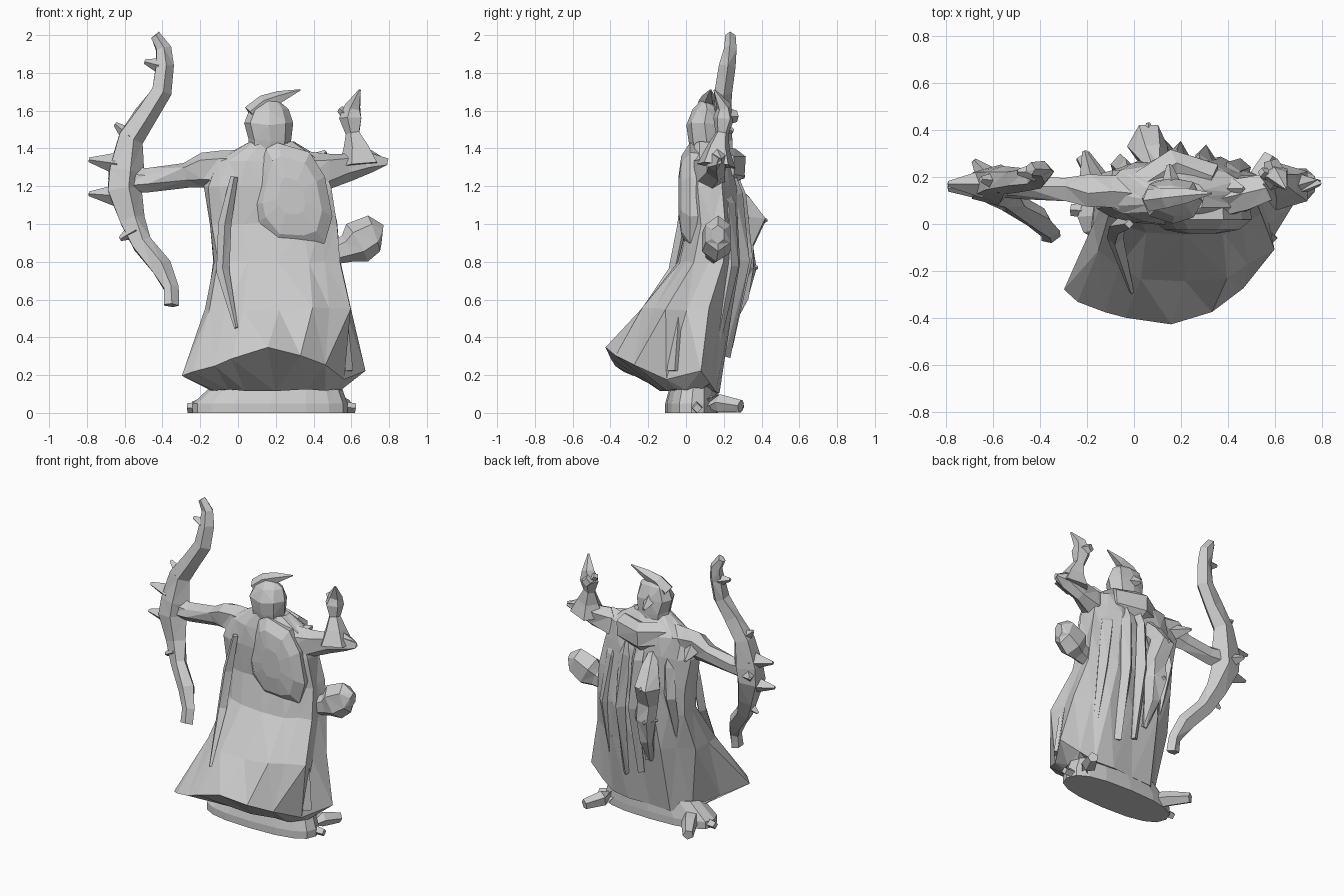
import bpy, bmesh, math, random
from mathutils import Vector

random.seed(4)

def loft(name, rings, jitter=0.0):
    """Skin equal-length point rings and cap both ends."""
    bm = bmesh.new()
    rows = [[bm.verts.new(Vector(p) + Vector([random.uniform(-jitter, jitter) for _ in range(3)]))
             for p in ring] for ring in rings]
    n = len(rows[0])
    for a, b in zip(rows, rows[1:]):
        for i in range(n):
            j = (i + 1) % n
            bm.faces.new((a[i], a[j], b[j], b[i]))
    bm.faces.new(rows[0][::-1])
    bm.faces.new(rows[-1])
    bmesh.ops.triangulate(bm, faces=bm.faces[:])
    bmesh.ops.recalc_face_normals(bm, faces=bm.faces[:])
    me = bpy.data.meshes.new(name)
    bm.to_mesh(me)
    bm.free()
    ob = bpy.data.objects.new(name, me)
    bpy.context.collection.objects.link(ob)
    return ob

def tube(name, path, n=5, flat=1.0, jitter=0.0):
    """Faceted limb along (x, y, z, radius) points; flat scales its depth."""
    pts = [Vector(p[:3]) for p in path]
    rings = []
    for k, p in enumerate(pts):
        t = (pts[min(k + 1, len(pts) - 1)] - pts[max(k - 1, 0)]).normalized()
        ref = Vector((0, 1, 0)) if abs(t.y) < 0.9 else Vector((1, 0, 0))
        u = t.cross(ref).normalized()
        v = t.cross(u)
        r = path[k][3]
        rings.append([p + u * r * math.cos(2 * math.pi * i / n) + v * r * flat * math.sin(2 * math.pi * i / n)
                      for i in range(n)])
    return loft(name, rings, jitter)

def oval(z, xl, xr, yf, yb, pleat=0.0, n=16):
    """Horizontal ring from left round the front to the right and back."""
    out = []
    for i in range(n):
        a = math.pi + 2 * math.pi * i / n
        k = 1 + (pleat if i % 2 else -pleat) * (1 if i > 5 else 0.15)
        c, s = math.cos(a), math.sin(a)
        c = math.copysign(abs(c) ** 0.8, c)
        s = math.copysign(abs(s) ** 0.8, s)
        out.append(((xl + xr) / 2 + (xr - xl) / 2 * c * k, (yf + yb) / 2 + (yb - yf) / 2 * s * k, z))
    return out

# Cloak with forward-flaring hem and its underside
hem = [(-.29, -.28, .20), (-.24, -.33, .22), (-.13, -.37, .25), (-.03, -.40, .29),
       (.16, -.43, .35), (.33, -.38, .31), (.47, -.27, .25), (.56, -.10, .18),
       (.68, .08, .23), (.55, .12, .15), (.45, .15, .12), (.32, .17, .10),
       (.16, .16, .10), (.0, .17, .10), (-.10, .08, .12), (-.20, -.10, .16)]
loft("cloak", [oval(.12, -.14, .54, -.13, .14), hem,
               oval(.55, -.17, .60, -.24, .25, .06),
               oval(.80, -.13, .55, -.05, .28, .06),
               oval(1.0, -.15, .53, .0, .28, .05),
               oval(1.2, -.18, .50, -.01, .27, .04),
               oval(1.33, -.12, .46, .01, .25),
               oval(1.43, .05, .30, .04, .18)], .008)

# Hanging hood panel
panel = [(.15, 1.40), (.21, 1.43), (.38, 1.38), (.46, 1.25), (.50, 1.04), (.46, .90),
         (.37, .87), (.20, .88), (.10, 1.0), (.08, 1.1), (.12, 1.3)]
loft("hood_panel", [[(.28 + (x - .28) * s, y, 1.15 + (z - 1.15) * s) for x, z in panel]
                    for s, y in ((.95, .1), (1, .02), (.75, -.025), (.35, -.04))])

# Base and feet
loft("base", [oval(0, -.24, .58, -.11, .17), oval(.05, -.24, .58, -.11, .17),
              oval(.16, -.12, .54, -.08, .16)], .0)
for x0, x1 in ((-.08, -.22), (.46, .58)):
    tube("foot", [(x0, .05, .06, .06), ((x0 + x1) / 2, .18, .05, .05), (x1, .29, .035, .035)], 5)
    tube("foot_corner", [(x0, .05, .04, .04), (x1 + (x1 - x0) * .35, .06, .025, .025)], 4)

# Head and swept crest
loft("head", [oval(z, .165 - a, .165 + a, yf, yb, n=8) for z, a, yf, yb in
              ((1.36, .10, .03, .2), (1.44, .11, .01, .2), (1.53, .125, .005, .2),
               (1.61, .10, .04, .17), (1.655, .04, .08, .13))], .008)
tube("crest", [(.07, .1, 1.58, .05), (.14, .11, 1.64, .045), (.22, .12, 1.67, .035), (.33, .13, 1.71, .004)], 5)
tube("nose", [(.16, .15, 1.53, .05), (.15, .25, 1.49, .012)], 4)

# Bow arm
tube("bow_arm", [(.12, .12, 1.28, .12), (-.10, .13, 1.29, .10), (-.19, .14, 1.29, .09),
                 (-.28, .15, 1.26, .07), (-.48, .155, 1.235, .06), (-.62, .17, 1.235, .075)], 6, .8, .01)
tube("shoulder_spike", [(-.17, .14, 1.28, .07), (-.21, .31, 1.25, .01)], 4)

# Raised draw arm with hand
tube("draw_upper_arm", [(.32, .10, 1.28, .11), (.47, .13, 1.28, .10), (.58, .16, 1.30, .08),
                        (.70, .17, 1.34, .065), (.785, .18, 1.33, .015)], 6, .8, .01)
tube("draw_forearm", [(.64, .16, 1.31, .12), (.63, .17, 1.40, .075), (.61, .19, 1.48, .04),
                      (.60, .20, 1.56, .065), (.61, .20, 1.62, .045), (.645, .15, 1.71, .006)], 5, .9)
tube("thumb", [(.60, .2, 1.55, .035), (.54, .22, 1.61, .02)], 4)
tube("finger", [(.60, .2, 1.57, .05), (.58, .27, 1.57, .03)], 4)
tube("collar_spike", [(.40, .15, 1.32, .06), (.465, .15, 1.385, .01)], 4)

# Bow
tube("bow", [(-.44, .235, 2.0, .03), (-.40, .235, 1.93, .045), (-.395, .22, 1.84, .05),
             (-.41, .20, 1.70, .06), (-.49, .19, 1.58, .065), (-.575, .18, 1.45, .075),
             (-.60, .17, 1.28, .10), (-.61, .16, 1.18, .10), (-.565, .13, 1.02, .07),
             (-.51, .08, .90, .06), (-.41, .02, .77, .06), (-.36, -.03, .66, .045), (-.36, -.05, .57, .045)], 5, .85, .006)
for a, b, r in (((-.64, .17, 1.32), (-.79, .17, 1.34), .06), ((-.64, .16, 1.15), (-.79, .15, 1.16), .06),
                ((-.42, .22, 1.84), (-.495, .22, 1.86), .04), ((-.57, .18, 1.46), (-.65, .19, 1.53), .05),
                ((-.54, .1, .97), (-.625, .1, .92), .05), ((-.6, .17, 1.22), (-.68, .27, 1.24), .07)):
    tube("bow_spike", [(*a, r), (*b, .012)], 4)

# Hip quiver
tube("quiver", [(.47, .14, .83, .05), (.58, .15, .87, .075), (.63, .16, .90, .115),
                (.72, .17, .95, .10), (.765, .17, .945, .05)], 6, .75)

# Chest ornament and robe folds on the far side
tube("chest_ornament", [(.10, .22, 1.22, .03), (.07, .29, 1.11, .07), (.06, .34, 1.02, .09),
                        (.08, .30, .90, .07), (.09, .31, .77, .075), (.10, .29, .62, .05), (.11, .23, .45, .02)], 6, .9, .012)
for z, y in ((1.02, .43), (.77, .38)):
    tube("ornament_spike", [(.07, .30, z, .06), (.06, y, z, .008)], 4)
for x0, x1, z0, z1 in ((-.03, -.05, 1.28, .6), (.18, .19, 1.3, .35), (.28, .31, 1.3, .3), (.40, .46, 1.25, .3)):
    d = .27 - 1.2 * (x0 - .17) ** 2
    tube("robe_fold", [(x0, d - .05, z0, .03), (x0, d + .01, z0 - .15, .045),
                       (x1, d + .03, (z0 + z1) / 2, .045), (x1, d - .05, z1, .02)], 4, 1, .01)
tube("chest", [(.02, .17, 1.32, .08), (.17, .25, 1.30, .10), (.34, .19, 1.31, .09)], 6, .8, .012)

# Side pleats of the cloak
tube("left_pleat", [(-.02, -.0, 1.25, .02), (-.07, -.01, 1.0, .035), (-.08, -.06, .75, .035), (-.01, -.29, .45, .01)], 4)
tube("right_pleat", [(.49, -.0, .72, .02), (.54, -.04, .5, .04), (.57, -.06, .22, .04)], 4)
